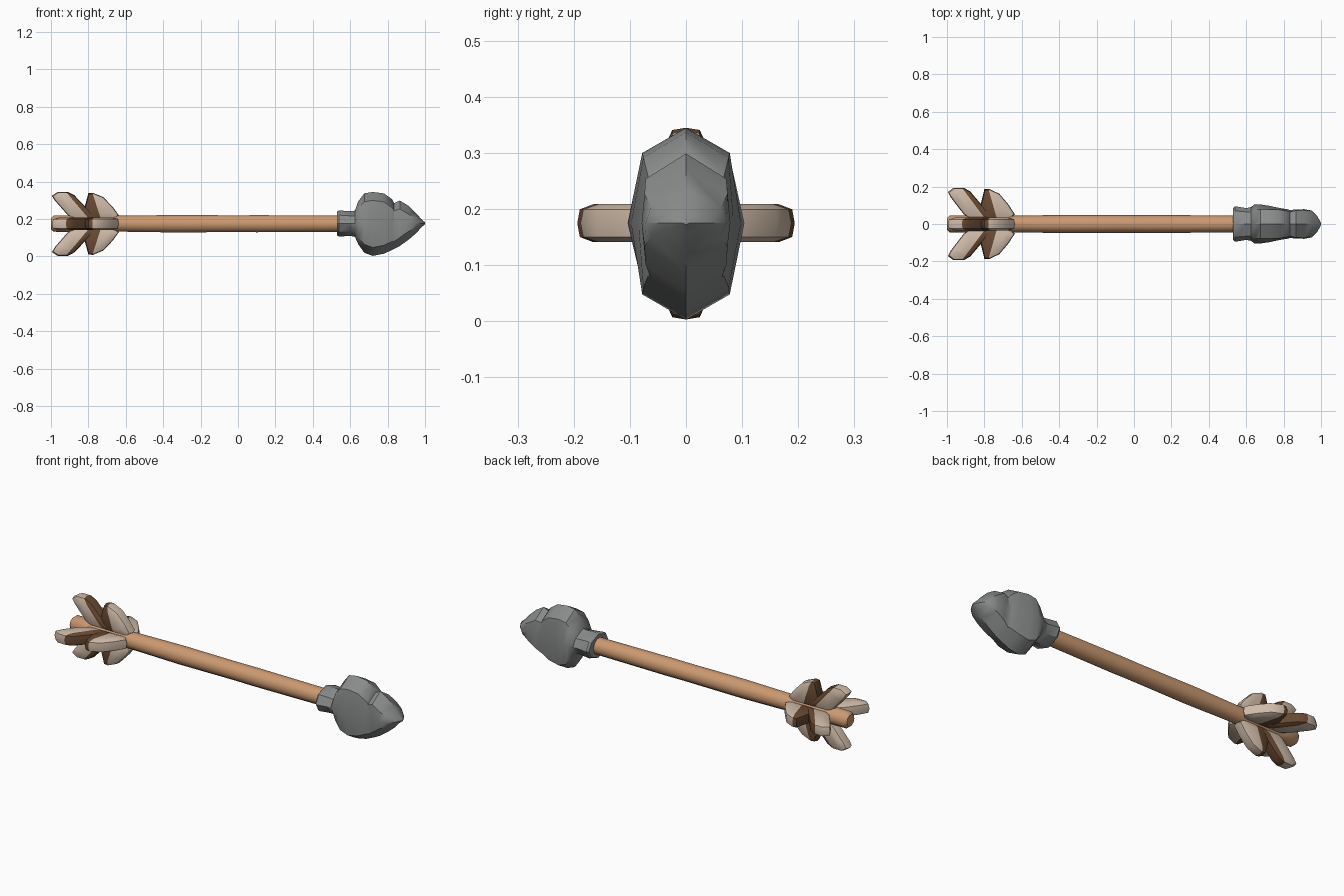
import bpy, bmesh, math
from mathutils import Matrix, Vector

if "Cube" in bpy.data.objects:
    bpy.data.objects.remove(bpy.data.objects["Cube"])

ZC = 0.175  # height of the arrow's axis


def mat(name, rgb):
    m = bpy.data.materials.new(name)
    m.diffuse_color = (*rgb, 1)
    m.use_nodes = True
    m.node_tree.nodes["Principled BSDF"].inputs["Base Color"].default_value = m.diffuse_color
    return m


WOOD = mat("tan wood", (0.60, 0.32, 0.165))
STONE = mat("grey stone", (0.25, 0.26, 0.255))
BEIGE = mat("beige feather", (0.62, 0.49, 0.39))
BROWN = mat("brown feather", (0.14, 0.066, 0.032))


def loft(rings):
    """Skin a list of equal-length point rings and cap both ends."""
    bm = bmesh.new()
    vs = [[bm.verts.new(p) for p in r] for r in rings]
    n = len(rings[0])
    for a, b in zip(vs, vs[1:]):
        for i in range(n):
            j = (i + 1) % n
            bm.faces.new((a[i], a[j], b[j], b[i]))
    bm.faces.new(vs[0])
    bm.faces.new(vs[-1])
    bmesh.ops.recalc_face_normals(bm, faces=bm.faces)
    return bm


def finish(bm, name, mats, angle):
    bmesh.ops.recalc_face_normals(bm, faces=bm.faces)
    me = bpy.data.meshes.new(name)
    bm.to_mesh(me)
    bm.free()
    for m in mats:
        me.materials.append(m)
    ob = bpy.data.objects.new(name, me)
    bpy.context.collection.objects.link(ob)
    bpy.ops.object.select_all(action='DESELECT')
    ob.select_set(True)
    bpy.context.view_layer.objects.active = ob
    bpy.ops.object.shade_smooth_by_angle(angle=math.radians(angle))
    return ob


# Shaft: slightly uneven rounded stick with softened rear end
def circle(x, r, n=10):
    return [(x, r * math.cos(2 * math.pi * i / n),
             ZC + r * math.sin(2 * math.pi * i / n)) for i in range(n)]


finish(loft([circle(x, r) for x, r in (
    (-1.0, 0.032), (-0.985, 0.045), (-0.9, 0.046), (-0.6, 0.045), (-0.35, 0.049),
    (0.0, 0.047), (0.1, 0.048), (0.6, 0.045))]), "shaft", [WOOD], 40)

# Stone head: x, top z, bottom z, shoulder half width, middle half width, shoulder drop
STATIONS = (
    (0.53, 0.24, 0.112, 0.065, 0.085, 0.025),
    (0.54, 0.246, 0.106, 0.070, 0.095, 0.025),
    (0.60, 0.242, 0.110, 0.065, 0.085, 0.025),
    (0.625, 0.245, 0.105, 0.065, 0.090, 0.03),
    (0.643, 0.295, 0.065, 0.074, 0.103, 0.04),
    (0.675, 0.337, 0.020, 0.078, 0.104, 0.045),
    (0.72, 0.345, 0.003, 0.078, 0.098, 0.045),
    (0.78, 0.337, 0.015, 0.076, 0.085, 0.045),
    (0.825, 0.305, 0.035, 0.068, 0.078, 0.045),
    (0.835, 0.285, 0.040, 0.064, 0.074, 0.04),
    (0.865, 0.299, 0.056, 0.072, 0.078, 0.045),
    (0.91, 0.272, 0.088, 0.074, 0.079, 0.045),
    (0.95, 0.234, 0.122, 0.062, 0.072, 0.03),
    (0.98, 0.200, 0.155, 0.030, 0.042, 0.012),
    (1.0, 0.182, 0.172, 0.004, 0.006, 0.002))
finish(loft([[(x, 0, t), (x, w, t - d), (x, m, ZC), (x, w, b + d),
              (x, 0, b), (x, -w, b + d), (x, -m, ZC), (x, -w, t - d)]
             for x, t, b, w, m, d in STATIONS]), "stone_head", [STONE], 38)

# Feather lobes: outline (x, radius), colour boundary, brown side (+1 = ahead)
REAR = ([(-0.995, 0.150), (-0.965, 0.170), (-0.91, 0.170), (-0.875, 0.152), (-0.81, 0.085),
         (-0.73, 0.02), (-0.87, 0.02), (-0.91, 0.045), (-0.98, 0.125)],
        (-0.92, 0.17), (-0.80, 0.03), 1)
FORE = ([(-0.80, 0.163), (-0.775, 0.165), (-0.72, 0.142), (-0.67, 0.090), (-0.637, 0.045),
         (-0.66, 0.02), (-0.80, 0.02), (-0.82, 0.09)],
        (-0.78, 0.17), (-0.735, 0.03), -1)


def lobe(outline, p, q, side, thick):
    cx = sum(a for a, _ in outline) / len(outline)
    cr = sum(b for _, b in outline) / len(outline)

    def ring(s, y):
        return [(cx + (a - cx) * s, y, cr + (b - cr) * s) for a, b in outline]

    bm = loft([ring(0.62, -thick), ring(0.94, -thick * 0.72), ring(1, 0),
               ring(0.94, thick * 0.72), ring(0.62, thick)])
    # cut the colour boundary and paint each side
    co = Vector((p[0], 0, p[1]))
    no = Vector((p[1] - q[1], 0, q[0] - p[0])).normalized()
    bmesh.ops.bisect_plane(bm, geom=bm.verts[:] + bm.edges[:] + bm.faces[:],
                           plane_co=co, plane_no=no)
    for f in bm.faces:
        f.material_index = int((f.calc_center_median() - co).dot(no) * side > 0)
    return bm


# Four feathers around the shaft; the side pair reaches a little further
for name, turn, reach in (("top", 0, 1.0), ("left", 90, 1.14),
                          ("bottom", 180, 1.01), ("right", 270, 1.14)):
    for part, data in (("rear", REAR), ("front", FORE)):
        bm = lobe(*data, 0.034)
        m = (Matrix.Translation((0, 0, ZC)) @ Matrix.Rotation(math.radians(turn), 4, 'X')
             @ Matrix.Diagonal((1, 1, reach, 1)))
        bm.transform(m)
        finish(bm, f"{name}_feather_{part}", [BEIGE, BROWN], 45)
